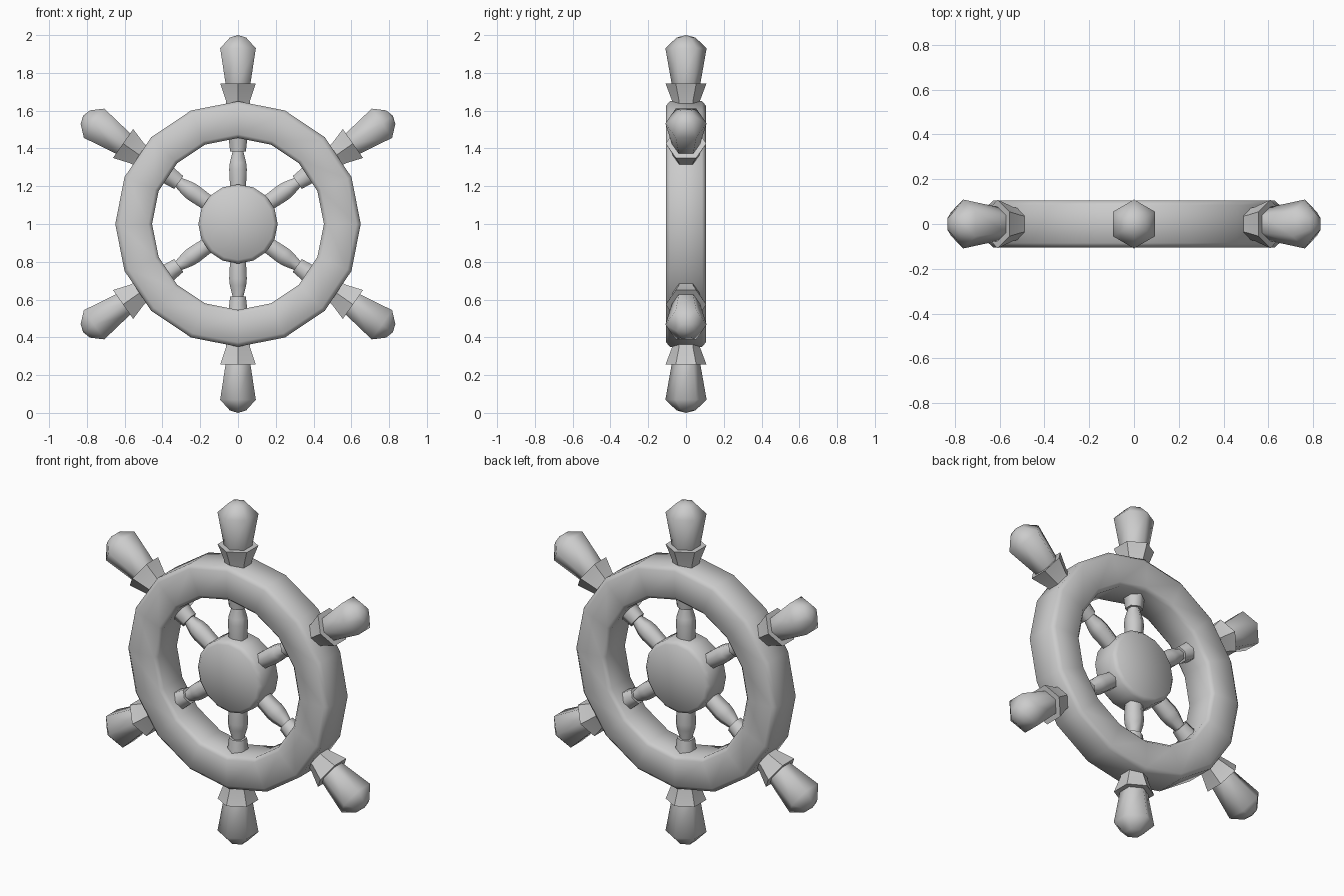
import bpy, bmesh
from math import sin, cos, pi, radians
from mathutils import Matrix

if "Cube" in bpy.data.objects:
    bpy.data.objects.remove(bpy.data.objects["Cube"])

CENTRE = Matrix.Translation((0, 0, 1))
FACE_FRONT = CENTRE @ Matrix.Rotation(pi / 2, 4, 'X')


def lathe(name, profile, sides, matrix, closed=False, offset=0.0, smooth=40):
    """Spin (radius, height) points round local z; radius 0 makes a pole."""
    bm = bmesh.new()
    rings = []
    for r, h in profile:
        if r == 0:
            rings.append([bm.verts.new((0, 0, h))] * sides)
        else:
            rings.append([bm.verts.new((r * cos(offset + 2 * pi * i / sides),
                                        r * sin(offset + 2 * pi * i / sides), h))
                          for i in range(sides)])
    pairs = list(zip(rings, rings[1:]))
    if closed:
        pairs.append((rings[-1], rings[0]))
    for a, b in pairs:
        for i in range(sides):
            j = (i + 1) % sides
            bm.faces.new(dict.fromkeys((a[i], a[j], b[j], b[i])))
    bmesh.ops.recalc_face_normals(bm, faces=bm.faces)
    mesh = bpy.data.meshes.new(name)
    bm.to_mesh(mesh)
    bm.free()
    ob = bpy.data.objects.new(name, mesh)
    ob.matrix_world = matrix
    bpy.context.collection.objects.link(ob)
    bpy.ops.object.select_all(action='DESELECT')
    ob.select_set(True)
    bpy.context.view_layer.objects.active = ob
    bpy.ops.object.shade_smooth_by_angle(angle=radians(smooth))
    return ob


# Rim: 16-sided ring with bevelled corners
lathe("rim", [(0.65, -0.085), (0.65, 0.085), (0.627, 0.105), (0.475, 0.105),
              (0.455, 0.085), (0.455, -0.085), (0.475, -0.105), (0.627, -0.105)],
      16, FACE_FRONT, closed=True, smooth=50)

# Hub: bevelled disc
lathe("hub", [(0, -0.09), (0.19, -0.09), (0.21, -0.07),
              (0.21, 0.07), (0.19, 0.09), (0, 0.09)], 16, FACE_FRONT, smooth=50)

# Turned parts of each spoke: (radius, distance from wheel centre)
spindle = [(0, 0.15), (0.048, 0.15), (0.05, 0.22), (0.054, 0.29), (0.05, 0.325),
           (0.034, 0.38), (0.034, 0.40), (0, 0.40)]
inner_collar = [(0, 0.383), (0.048, 0.383), (0.06, 0.48), (0, 0.48)]
outer_collar = [(0, 0.60), (0.066, 0.60), (0.074, 0.653), (0.108, 0.743), (0, 0.743)]
handle = [(0, 0.72), (0.072, 0.72), (0.076, 0.743), (0.109, 0.93),
          (0.05, 0.987), (0, 1.0)]

# Six hexagonal spokes: upright, hanging and four slanted
for n, tilt in enumerate((0, 55, 125, 180, 235, 305)):
    m = CENTRE @ Matrix.Rotation(radians(tilt), 4, 'Y')
    for part, prof in (("spindle", spindle), ("inner_collar", inner_collar),
                       ("outer_collar", outer_collar), ("handle", handle)):
        lathe(f"{part}_{n + 1}", prof, 6, m, offset=pi / 6,
              smooth=40 if "outer" in part else 65)
